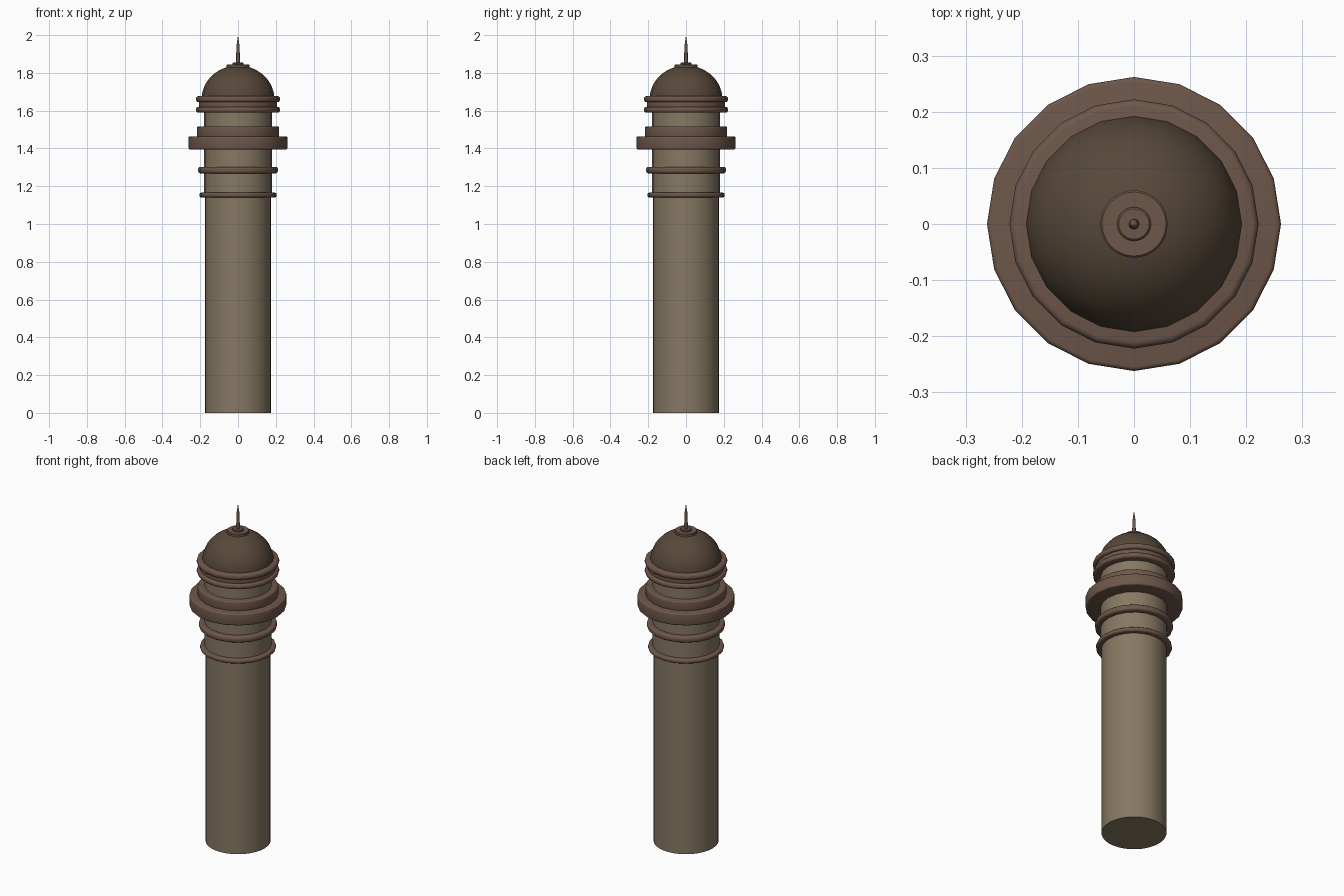
import bpy, math

if "Cube" in bpy.data.objects:
    bpy.data.objects.remove(bpy.data.objects["Cube"])


def material(name, color):
    m = bpy.data.materials.new(name)
    m.diffuse_color = (*color, 1)
    m.use_nodes = True
    m.node_tree.nodes["Principled BSDF"].inputs["Base Color"].default_value = m.diffuse_color
    return m


stone = material("stone", (0.24, 0.19, 0.125))
trim = material("trim", (0.155, 0.095, 0.068))
roof = material("roof", (0.095, 0.065, 0.042))


def lathe(name, profile, mat, sides=20, angle=35):
    """Revolve (radius, z) points about z; radius 0 becomes a pole, open ends are capped."""
    verts, faces, rings = [], [], []
    for r, z in profile:
        n = 1 if r == 0 else sides
        rings.append([len(verts) + i for i in range(n)])
        verts += [(r * math.cos(math.tau * i / sides), r * math.sin(math.tau * i / sides), z)
                  for i in range(n)]
    for a, b in zip(rings, rings[1:]):
        for i in range(sides):
            j = (i + 1) % sides
            if len(b) == 1:
                faces.append((a[i], a[j], b[0]))
            else:
                faces.append((a[i], a[j], b[j], b[i]))
    faces.append(rings[0][::-1])
    if len(rings[-1]) > 1:
        faces.append(rings[-1])
    me = bpy.data.meshes.new(name)
    me.from_pydata(verts, [], faces)
    me.materials.append(mat)
    ob = bpy.data.objects.new(name, me)
    bpy.context.collection.objects.link(ob)
    bpy.context.view_layer.objects.active = ob
    ob.select_set(True)
    bpy.ops.object.shade_smooth_by_angle(angle=math.radians(angle))
    ob.select_set(False)


def band(name, r, z0, z1, bevel):
    """Solid disc with rounded outer edges."""
    arc = [math.radians(a) for a in (0, 30, 60, 90)]
    low = [(r - bevel + bevel * math.sin(a), z0 + bevel - bevel * math.cos(a)) for a in arc]
    high = [(r - bevel + bevel * math.cos(a), z1 - bevel + bevel * math.sin(a)) for a in arc]
    lathe(name, low + high, trim)


# Shaft and the narrower stages
lathe("shaft", [(0.175, 0), (0.175, 1.15)], stone, 32)
lathe("upper_shaft", [(0.18, 1.15), (0.18, 1.66)], stone)

# Moulded rings, gallery and cornice
band("lower_ring", 0.205, 1.141, 1.166, 0.010)
band("upper_ring", 0.211, 1.268, 1.303, 0.012)
band("gallery", 0.262, 1.395, 1.464, 0.008)
band("gallery_parapet", 0.217, 1.46, 1.516, 0.006)
band("cornice_lower", 0.222, 1.59, 1.62, 0.012)
band("cornice_neck", 0.206, 1.615, 1.65, 0.004)
band("cornice_upper", 0.222, 1.645, 1.677, 0.012)

# Dome
steps = 14
dome = [(0.193 * math.cos(t), 1.66 + 0.179 * math.sin(t))
        for t in (math.pi / 2 * i / steps for i in range(steps))]
lathe("dome", dome + [(0, 1.839)], roof, 20, 40)

# Finial discs and spire
lathe("finial_base", [(0.06, 1.825), (0.06, 1.841), (0.057, 1.844)], trim, 32)
lathe("finial_collar", [(0.03, 1.84), (0.03, 1.851), (0.027, 1.854)], trim, 32)
lathe("spire_rod", [(0.01, 1.85), (0.009, 1.93)], trim, 16)
lathe("spire_tip", [(0.009, 1.93), (0.007, 1.95), (0, 2.0)], trim, 16)
